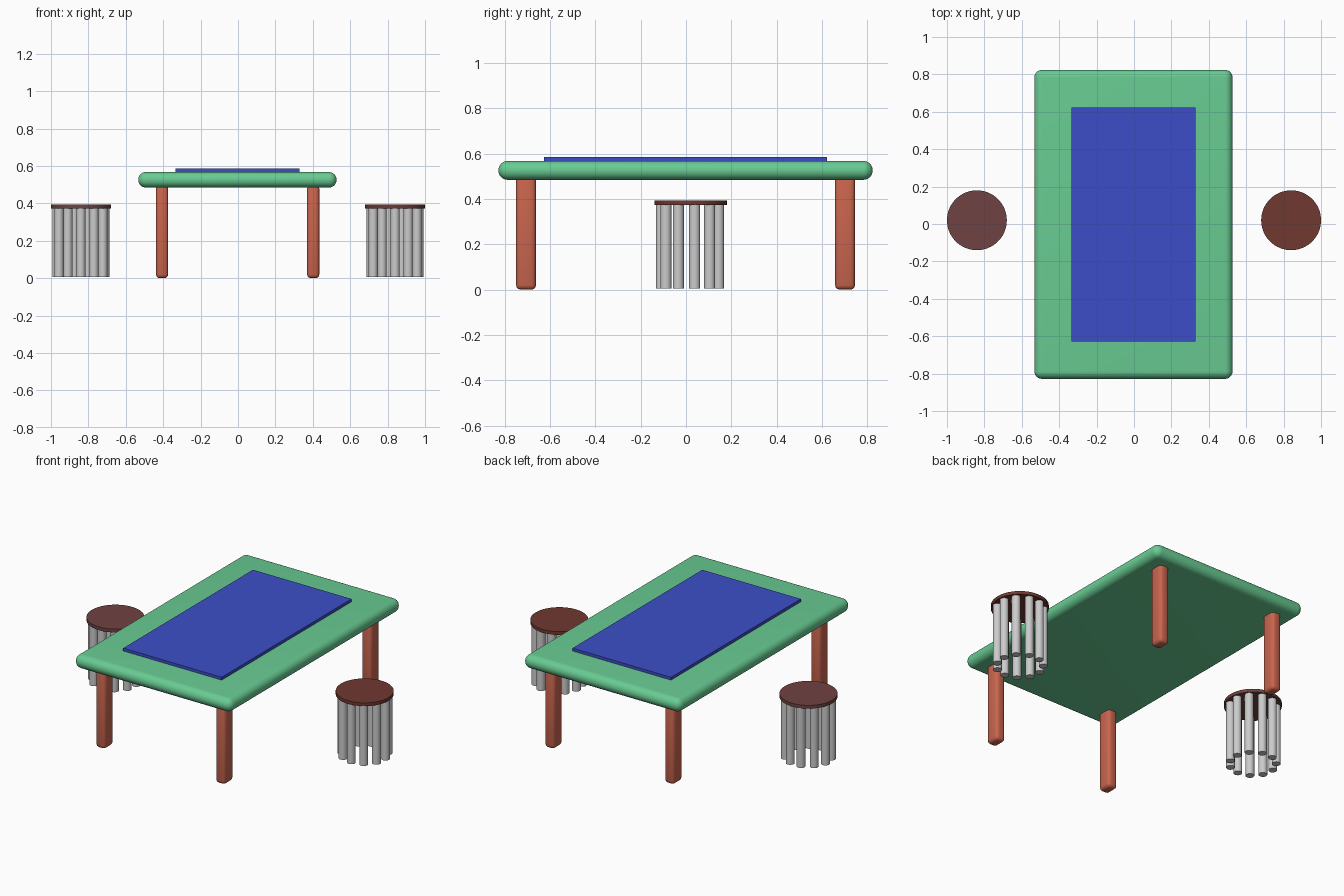
import bpy
import math

if "Cube" in bpy.data.objects:
    bpy.data.objects.remove(bpy.data.objects["Cube"])


def paint(obj, name, rgb):
    mat = bpy.data.materials.get(name) or bpy.data.materials.new(name)
    mat.diffuse_color = (*rgb, 1)
    mat.use_nodes = True
    mat.node_tree.nodes["Principled BSDF"].inputs["Base Color"].default_value = mat.diffuse_color
    obj.data.materials.append(mat)


def smooth(obj):
    bpy.ops.object.select_all(action='DESELECT')
    obj.select_set(True)
    bpy.context.view_layer.objects.active = obj
    bpy.ops.object.shade_smooth_by_angle(angle=math.radians(35))


def box(name, centre, size, bevel=0, segments=1):
    bpy.ops.mesh.primitive_cube_add(size=1, location=centre)
    obj = bpy.context.object
    obj.name = name
    obj.scale = size
    bpy.ops.object.transform_apply(location=False, rotation=False, scale=True)
    if bevel:
        mod = obj.modifiers.new("rounded_edges", 'BEVEL')
        mod.width = bevel
        mod.segments = segments
        bpy.ops.object.modifier_apply(modifier=mod.name)
        smooth(obj)
    return obj


def cylinder(name, x, y, z0, z1, radius, sides=32):
    bpy.ops.mesh.primitive_cylinder_add(vertices=sides, radius=radius, depth=z1 - z0,
                                        location=(x, y, (z0 + z1) / 2))
    obj = bpy.context.object
    obj.name = name
    smooth(obj)
    return obj


# Table: fully rounded top, thin inset mat, four rounded legs
top = box("table_top", (-0.003, -0.002, 0.526), (1.06, 1.652, 0.083), 0.041, 8)
paint(top, "green", (0.14, 0.60, 0.29))
mat_panel = box("table_mat", (-0.003, -0.002, 0.573), (0.664, 1.25, 0.024))
paint(mat_panel, "blue", (0.045, 0.076, 0.58))
for sx, side in ((-1, "left"), (1, "right")):
    for sy, end in ((-1, "front"), (1, "back")):
        leg = box(f"table_leg_{end}_{side}",
                  (-0.002 + sx * 0.404, -0.002 + sy * 0.704, 0.25),
                  (0.065, 0.088, 0.5), 0.02, 3)
        paint(leg, "terracotta", (0.58, 0.13, 0.076))

# Stools: disc seat on a ring of eleven thin legs
LEGS, RING, SY = 11, 0.129, 0.02
for sx, side, rgb in ((-1, "left", (0.16, 0.054, 0.054)), (1, "right", (0.16, 0.04, 0.03))):
    cx = sx * 0.84
    seat = cylinder(f"stool_seat_{side}", cx, SY, 0.373, 0.393, 0.16, 64)
    paint(seat, f"brown_{side}", rgb)
    for i in range(LEGS):
        a = -math.pi / 2 + i * math.tau / LEGS
        cylinder(f"stool_leg_{side}_{i + 1}", cx + RING * math.cos(a),
                 SY + RING * math.sin(a), 0.005, 0.375, 0.0245, 24)
